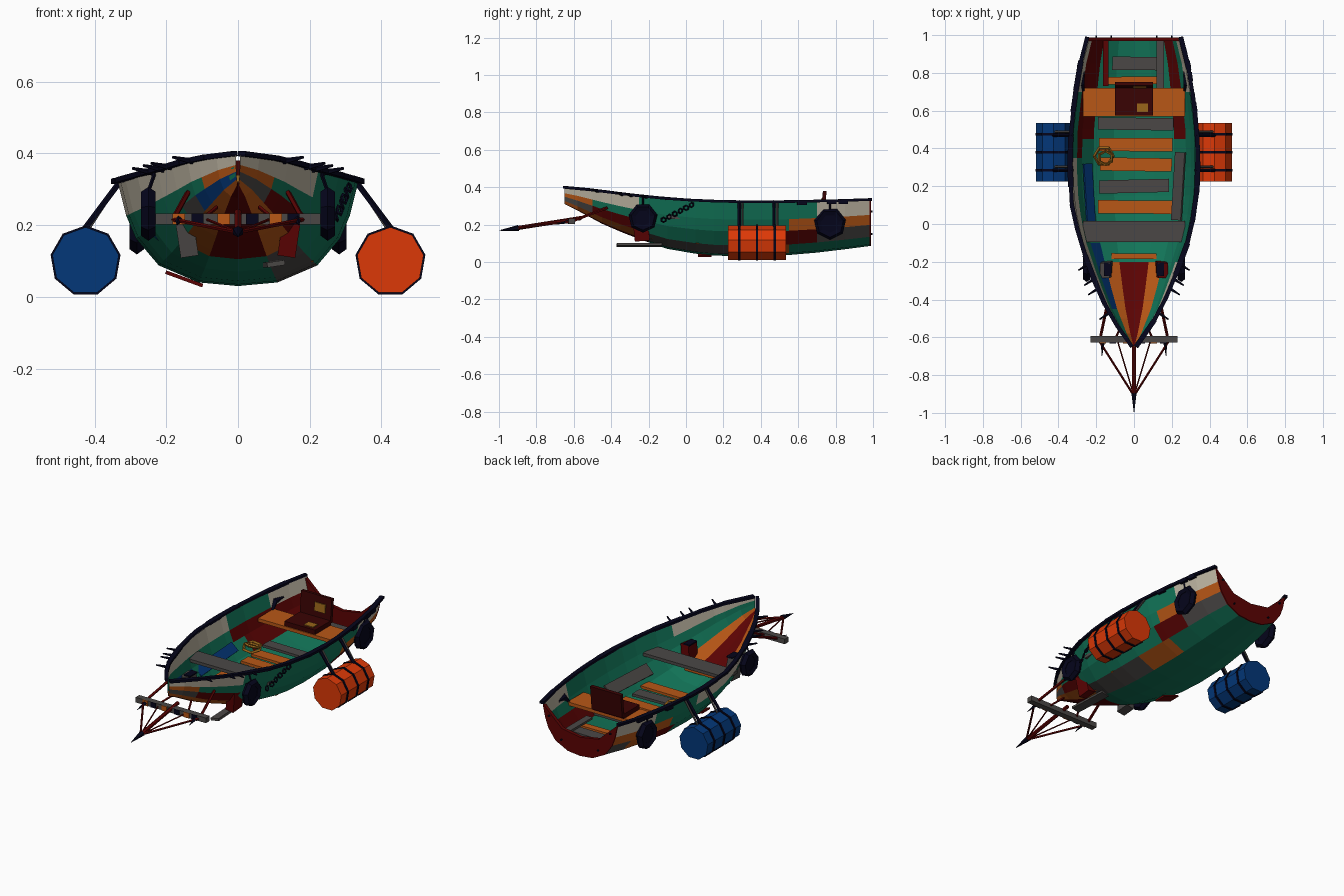
import bpy, bmesh, math, random
from mathutils import Vector, Matrix, Euler

if "Cube" in bpy.data.objects:
    bpy.data.objects.remove(bpy.data.objects["Cube"])
random.seed(4)

PALETTE = {
    "green": (0.006, 0.18, 0.10), "cream": (0.52, 0.47, 0.37), "plank_orange": (0.48, 0.095, 0.008),
    "dark_red": (0.105, 0.001, 0.001), "grey": (0.07, 0.064, 0.061), "blue": (0.001, 0.038, 0.19),
    "navy": (0.0015, 0.0015, 0.011), "bright_orange": (0.72, 0.04, 0.002),
    "brown": (0.042, 0.001, 0.001), "gold": (0.32, 0.13, 0.01)}
NAMES = list(PALETTE)
MATS = {}
for n, c in PALETTE.items():
    MATS[n] = bpy.data.materials.new(n)
    MATS[n].diffuse_color = (*c, 1)


def add(name, bm, mat):
    me = bpy.data.meshes.new(name)
    bm.to_mesh(me)
    bm.free()
    ob = bpy.data.objects.new(name, me)
    bpy.context.collection.objects.link(ob)
    for m in (NAMES if mat is None else [mat]):
        me.materials.append(MATS[m])
    return ob


def box(name, loc, size, mat, rot=(0, 0, 0)):
    bm = bmesh.new()
    m = Matrix.Translation(loc) @ Euler(rot).to_matrix().to_4x4() @ Matrix.Diagonal((*size, 1))
    bmesh.ops.create_cube(bm, size=1, matrix=m)
    return add(name, bm, mat)


def rod(name, a, b, r, mat, n=6, r2=None):
    a, b = Vector(a), Vector(b)
    d = b - a
    bm = bmesh.new()
    m = Matrix.Translation((a + b) / 2) @ d.to_track_quat('Z', 'Y').to_matrix().to_4x4()
    bmesh.ops.create_cone(bm, cap_ends=True, segments=n, radius1=r,
                          radius2=r if r2 is None else r2, depth=d.length, matrix=m)
    return add(name, bm, mat)


def ring(name, loc, R, r, mat, rot=(0, 0, 0), n=8, k=5):
    """Low-poly torus around local z."""
    bm = bmesh.new()
    m = Matrix.Translation(loc) @ Euler(rot).to_matrix().to_4x4()
    vs = [[bm.verts.new(m @ Vector(((R + r * math.cos(q)) * math.cos(p),
                                    (R + r * math.cos(q)) * math.sin(p), r * math.sin(q))))
           for q in [2 * math.pi * j / k for j in range(k)]]
          for p in [2 * math.pi * i / n for i in range(n)]]
    for i in range(n):
        for j in range(k):
            bm.faces.new((vs[i][j], vs[(i + 1) % n][j],
                          vs[(i + 1) % n][(j + 1) % k], vs[i][(j + 1) % k]))
    return add(name, bm, mat)


# ---- hull lines: y, half beam, keel height, gunwale height
LINES = [(-0.65, 0.006, 0.31, 0.395), (-0.58, 0.06, 0.275, 0.39), (-0.45, 0.14, 0.205, 0.375),
         (-0.3, 0.205, 0.14, 0.355), (-0.1, 0.28, 0.07, 0.335), (0.1, 0.325, 0.036, 0.322),
         (0.3, 0.335, 0.03, 0.318), (0.5, 0.33, 0.033, 0.318), (0.7, 0.305, 0.05, 0.322),
         (0.85, 0.28, 0.068, 0.325), (0.98, 0.245, 0.085, 0.33)]
PROFILE = [(0, 0), (0.33, 0.035), (0.66, 0.2), (0.85, 0.46), (0.93, 0.68), (1, 1)]


def line(y):
    for p, q in zip(LINES, LINES[1:]):
        if y <= q[0]:
            t = (y - p[0]) / (q[0] - p[0])
            return [p[i] + t * (q[i] - p[i]) for i in (1, 2, 3)]
    return LINES[-1][1:]


def hull_point(y, row, side):
    b, k, g = line(y)
    return Vector((side * b * PROFILE[row][0], y, k + (g - k) * PROFILE[row][1]))


def by_y(y, *steps):
    """Pick a colour from (limit, colour) pairs along the length."""
    return next(c for lim, c in steps if y < lim)


def top_strake(y, side, bow_end):
    if side > 0:
        return by_y(y, (bow_end, "cream"), (0.7, "green"), (9, "cream"))
    return by_y(y, (0.35, "cream"), (0.7, "green"), (9, "cream"))


def outer_colour(row, y, side):
    if row == 4:
        return top_strake(y, side, -0.25)
    if row == 3:
        return by_y(y, (-0.5, "plank_orange"), (0.55, "green"), (9, "plank_orange"))
    if row == 2:
        if side < 0:
            return by_y(y, (-0.45, "blue"), (-0.35, "grey"), (0.5, "green"), (0.7, "dark_red"),
                        (0.85, "plank_orange"), (9, "grey"))
        return by_y(y, (-0.5, "grey"), (-0.25, "dark_red"), (0.5, "green"),
                    (0.7, "dark_red"), (9, "grey"))
    if row == 1:
        if side < 0:
            return by_y(y, (-0.2, "plank_orange"), (9, "green"))
        return by_y(y, (-0.2, "plank_orange"), (0.3, "grey"), (0.55, "plank_orange"), (9, "green"))
    return "dark_red" if y < -0.2 else "green"


def inner_colour(row, y, side):
    if row == 4:
        return top_strake(y, side, -0.2)
    if row == 3:
        return "dark_red" if side < 0 and y > 0.35 else "green"
    if row == 2:
        if side < 0 and -0.45 < y < -0.1:
            return "blue"
        return "dark_red" if y > 0.45 else "green"
    if row == 1:
        return "plank_orange" if y < -0.2 else "green"
    return "dark_red" if y < -0.2 else "green"


YS = [-0.65, -0.58, -0.5, -0.45, -0.35, -0.25, -0.2, -0.1, 0.05, 0.15, 0.3, 0.35, 0.45, 0.5, 0.55,
      0.7, 0.85, 0.98]
cols = [(r, -1) for r in range(5, 0, -1)] + [(r, 1) for r in range(6)]


def shell(name, colour, inset):
    bm = bmesh.new()
    grid = []
    for y in YS:
        pts = [hull_point(y, r, s) for r, s in cols]
        if inset:
            pts = [Vector((p.x * 0.97, y, p.z + (0.008 if r < 5 else 0))) for p, (r, s) in zip(pts, cols)]
        grid.append([bm.verts.new(p) for p in pts])
    for i in range(len(YS) - 1):
        for j in range(10):
            quad = (grid[i][j], grid[i + 1][j], grid[i + 1][j + 1], grid[i][j + 1])
            f = bm.faces.new(quad[::-1] if inset else quad)
            side, row = (-1, 4 - j) if j < 5 else (1, j - 5)
            f.material_index = NAMES.index(colour(row, (YS[i] + YS[i + 1]) / 2, side))
    return add(name, bm, None)


shell("hull", outer_colour, False)
shell("hull_lining", inner_colour, True)

# ---- notched transom
bm = bmesh.new()
pts = [hull_point(0.98, r, s) for r, s in cols]
pts += [Vector((x, 0.98, z)) for x, z in ((0.12, 0.215), (0.0, 0.195), (-0.12, 0.215))]
face = bm.faces.new([bm.verts.new(p - Vector((0, 0.012, 0))) for p in pts])
ext = bmesh.ops.extrude_face_region(bm, geom=[face])
bmesh.ops.translate(bm, vec=(0, 0.02, 0), verts=[v for v in ext["geom"] if isinstance(v, bmesh.types.BMVert)])
bmesh.ops.recalc_face_normals(bm, faces=bm.faces)
bmesh.ops.triangulate(bm, faces=[f for f in bm.faces if len(f.verts) > 4])
add("transom", bm, "dark_red")
for x, z in ((-0.2, 0.27), (0.2, 0.27), (-0.12, 0.15), (0.12, 0.15)):
    rod("transom_bolt", (x, 0.98, z), (x, 0.998, z), 0.005, "navy")

# ---- patched gunwale rail and spikes
for s in (-1, 1):
    y = -0.645
    while y < 0.97:
        y2 = min(y + random.uniform(0.09, 0.16), 0.985)
        a, b = hull_point(y, 5, s), hull_point(y2, 5, s)
        d = b - a
        mid = (a + b) / 2 + Vector((s * 0.004, 0, 0.004))
        rail = box("gunwale_rail", (0, 0, 0), (random.uniform(0.02, 0.03), d.length + 0.012, 0.014), "navy")
        rail.data.transform(Matrix.Translation(mid) @ d.to_track_quat('Y', 'Z').to_matrix().to_4x4())
        y = y2
    for y in (-0.47, -0.34, -0.29, -0.21):
        p = hull_point(y, 5, s)
        rod("rail_spike", p, p + Vector((s * 0.055, -0.035, 0.012)), 0.009, "navy", 5, 0.004)
    for y in (0.62, 0.78, 0.84):
        p = hull_point(y, 5, s)
        box("rail_cleat", p + Vector((s * 0.01, 0, -0.004)), (0.016, 0.05, 0.022), "navy", (0, 0, s * 0.15))

# ---- floor planks, thwarts and stern bench: y, depth, x centre, length, z, colour
for y, dy, x, lx, z, c in ((-0.17, 0.03, 0.0, 0.24, 0.13, "plank_orange"), (0.09, 0.07, 0.01, 0.40, 0.105, "plank_orange"),
                           (0.2, 0.07, 0.0, 0.37, 0.11, "grey"), (0.315, 0.07, 0.01, 0.38, 0.105, "plank_orange"),
                           (0.42, 0.07, 0.01, 0.39, 0.105, "plank_orange"), (0.53, 0.065, 0.01, 0.40, 0.115, "grey"),
                           (0.76, 0.04, 0.0, 0.30, 0.14, "plank_orange"), (0.85, 0.07, 0.02, 0.27, 0.15, "grey")):
    box("floor_plank", (x, y, z), (lx, dy, 0.015), c, (0, 0, random.uniform(-0.025, 0.025)))
box("front_thwart", (0, -0.04, 0.24), (0.54, 0.11, 0.018), "grey")
box("stern_bench", (0, 0.645, 0.22), (0.54, 0.15, 0.02), "plank_orange")
box("side_stringer", (0.14, 0.84, 0.165), (0.04, 0.28, 0.012), "grey")
box("stern_stringer", (-0.15, 0.85, 0.155), (0.03, 0.24, 0.01), "dark_red")
box("right_inner_plank", (0.235, 0.2, 0.17), (0.07, 0.36, 0.01), "grey", (0, -0.75, -0.06))
box("left_inner_plank", (-0.235, 0.13, 0.165), (0.06, 0.38, 0.01), "blue", (0, 0.75, 0.06))

# ---- open case on the bench
box("case_base", (0, 0.65, 0.243), (0.2, 0.15, 0.028), "brown")
box("case_lid", (0, 0.735, 0.31), (0.2, 0.02, 0.14), "brown", (-0.1, 0, 0))
box("case_base_panel", (0.045, 0.615, 0.259), (0.06, 0.045, 0.006), "gold")
box("case_lid_panel", (0.03, 0.722, 0.315), (0.07, 0.006, 0.05), "gold", (-0.1, 0, 0))

# ---- rope coil
ring("rope_coil", (-0.16, 0.36, 0.17), 0.05, 0.009, "gold", (0.2, 0.1, 0), 6, 4)
ring("rope_coil_inner", (-0.15, 0.35, 0.185), 0.038, 0.008, "gold", (-0.25, 0.2, 0.5), 6, 4)

# ---- fenders, blocks, barrels and hangers on both sides
for s, barrel in ((-1, "blue"), (1, "bright_orange")):
    for x, y, z, R in ((0.25, -0.23, 0.235, 0.058), (0.282, 0.77, 0.205, 0.066)):
        ring("tyre_fender", (s * x, y, z), R, 0.021, "navy", (0, math.pi / 2, 0), 7, 5)
        rod("tyre_hub", (s * (x - 0.01), y, z), (s * (x + 0.01), y, z), R, "navy", 7)
        rod("fender_rope", (s * x, y, z + R), hull_point(y, 5, s), 0.005, "navy", 4)
    box("hull_block", (s * 0.145, -0.24, 0.18), (0.05, 0.08, 0.13), "dark_red" if s > 0 else "grey", (0.1, s * 0.15, 0))
    box("block_cap", (s * 0.14, -0.24, 0.247), (0.04, 0.07, 0.008), "navy")
    rod("barrel", (s * 0.425, 0.225, 0.1), (s * 0.425, 0.535, 0.1), 0.094, barrel, 9)
    for y in (0.285, 0.38, 0.475):
        rod("barrel_band", (s * 0.425, y - 0.006, 0.1), (s * 0.425, y + 0.006, 0.1), 0.099, "navy", 9)
    for y in (0.285, 0.47):
        rod("barrel_arm", (s * 0.325, y, 0.325), (s * 0.43, y, 0.185), 0.009, "navy", 5)
        rod("barrel_arm_brace", (s * 0.335, y + 0.018, 0.315), (s * 0.42, y + 0.018, 0.185), 0.006, "grey", 5)

# ---- loose planks under the bow and hull
box("right_skid", (0.1, -0.25, 0.092), (0.05, 0.24, 0.014), "grey", (0, -0.15, 0.05))
box("left_skid", (-0.15, 0.1, 0.05), (0.11, 0.07, 0.01), "dark_red", (0, 0.35, 0))

# ---- chain draped on the right side
for i in range(6):
    y = -0.12 + 0.03 * i
    b, k, g = line(y)
    ring("chain_link", (b * 0.96 + 0.012, y, 0.225 + 0.016 * i), 0.013, 0.005, "navy", (0.5 * (i % 2), 1.3, 0), 6, 4)

# ---- bow ram: boom, crossbar, stays
tip = (0, -0.91, 0.18)
rod("ram_boom", (0, -0.56, 0.235), tip, 0.011, "dark_red")
rod("ram_point", (0, -0.895, 0.182), (0, -1.0, 0.168), 0.016, "navy", 6, 0.001)
box("ram_crossbar", (0, -0.61, 0.217), (0.46, 0.035, 0.03), "grey")
for x, c in ((-0.165, "plank_orange"), (-0.113, "navy"), (-0.04, "plank_orange"),
             (0.04, "navy"), (0.105, "plank_orange"), (0.155, "navy")):
    box("crossbar_stripe", (x, -0.629, 0.217), (0.034, 0.006, 0.03), c)
for s in (-1, 1):
    rod("ram_stay", (s * 0.19, -0.61, 0.217), tip, 0.006, "dark_red", 5)
    rod("ram_inner_stay", (s * 0.09, -0.61, 0.217), tip, 0.004, "dark_red", 5)
    rod("crossbar_strut", (s * 0.14, -0.42, 0.29), (s * 0.18, -0.61, 0.217), 0.008, "dark_red", 5)
    rod("crossbar_inner_strut", (s * 0.06, -0.52, 0.25), (s * 0.1, -0.61, 0.217), 0.006, "dark_red", 5)
    rod("crossbar_spike", (s * 0.165, -0.62, 0.217), (s * 0.17, -0.7, 0.2), 0.012, "navy", 5, 0.001)

for m in bpy.data.materials:
    if m.users and not m.is_grease_pencil:
        m.use_nodes = True
        m.node_tree.nodes["Principled BSDF"].inputs["Base Color"].default_value = m.diffuse_color
